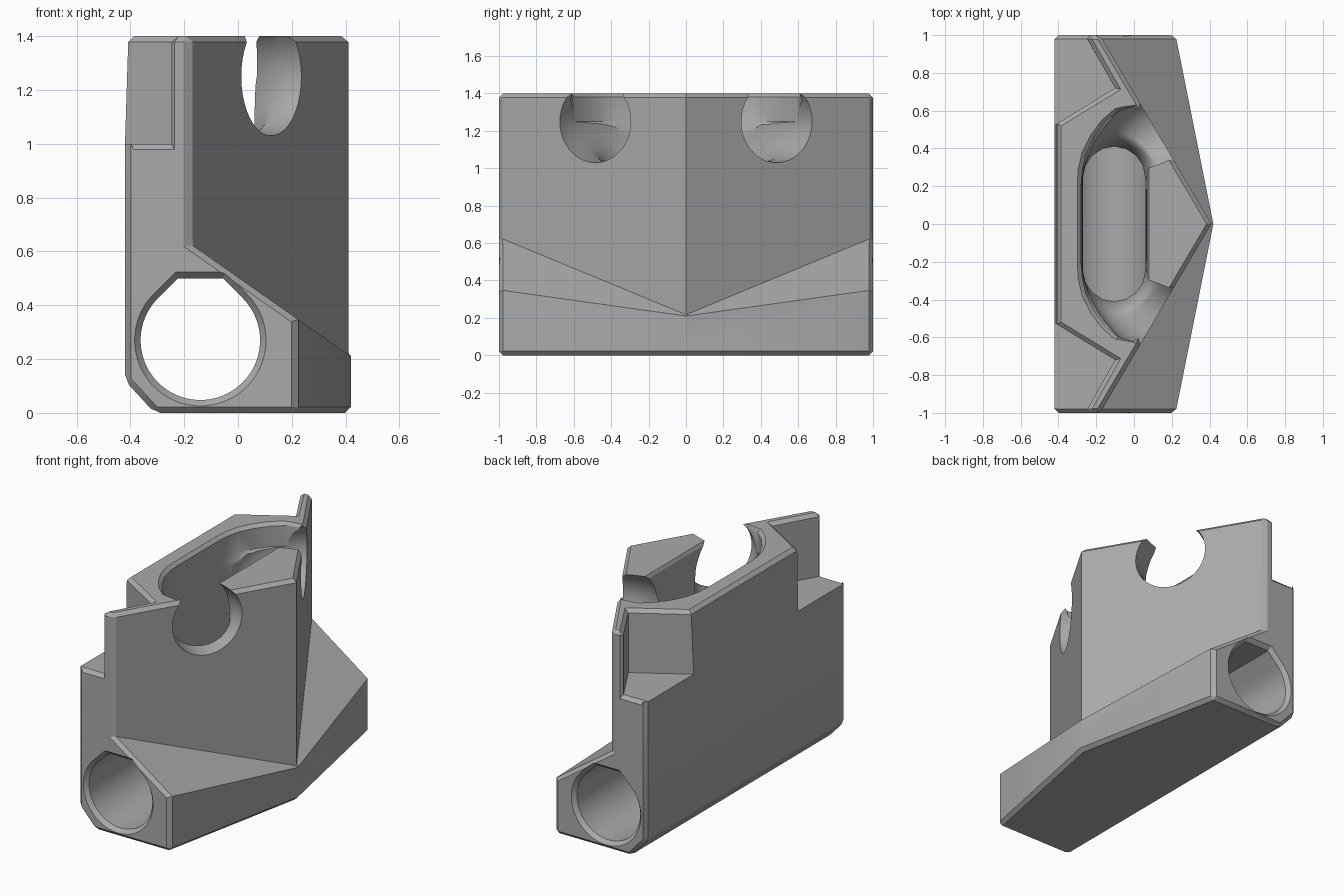
import bpy, bmesh
from math import cos, sin, pi, radians
from mathutils import Vector

cube = bpy.data.objects.get("Cube")
if cube:
    bpy.data.objects.remove(cube)

grey = bpy.data.materials.new("plain grey")
grey.use_nodes = True
grey.diffuse_color = (0.4, 0.4, 0.4, 1)
grey.node_tree.nodes["Principled BSDF"].inputs["Base Color"].default_value = (0.4, 0.4, 0.4, 1)


def make(name, bm):
    bmesh.ops.recalc_face_normals(bm, faces=bm.faces)
    mesh = bpy.data.meshes.new(name)
    bm.to_mesh(mesh)
    bm.free()
    mesh.materials.append(grey)
    obj = bpy.data.objects.new(name, mesh)
    bpy.context.collection.objects.link(obj)
    return obj


def loft(name, rings):
    """Closed solid through equal rings of points."""
    bm = bmesh.new()
    loops = [[bm.verts.new(p) for p in ring] for ring in rings]
    n = len(loops[0])
    for a, b in zip(loops, loops[1:]):
        for i in range(n):
            bm.faces.new((a[i], a[(i + 1) % n], b[(i + 1) % n], b[i]))
    bm.faces.new(loops[0])
    bm.faces.new(loops[-1])
    return make(name, bm)


def clipped_box(name, low, high, planes):
    """Box with everything in front of each (point, normal) plane removed."""
    bm = bmesh.new()
    bmesh.ops.create_cube(bm, size=1)
    low, high = Vector(low), Vector(high)
    for v in bm.verts:
        v.co = (low + high) / 2 + v.co * (high - low)
    for co, no in planes:
        geom = bm.verts[:] + bm.edges[:] + bm.faces[:]
        cut = bmesh.ops.bisect_plane(bm, geom=geom, plane_co=co, plane_no=no, clear_outer=True)
        edges = [e for e in cut["geom_cut"] if isinstance(e, bmesh.types.BMEdge)]
        bmesh.ops.contextual_create(bm, geom=edges)
    return make(name, bm)


def subtract(target, cutter):
    mod = target.modifiers.new("cut", 'BOOLEAN')
    mod.operation, mod.solver, mod.object = 'DIFFERENCE', 'EXACT', cutter
    mod.use_self = True
    bpy.context.view_layer.objects.active = target
    bpy.ops.object.modifier_apply(modifier=mod.name)
    bpy.data.objects.remove(cutter)


# Body: block with a shallow pointed front and a sloped lower back edge
body = clipped_box("clip_body", (-.42, -1, 0), (.42, 1, 1.4), [
    ((.42, 0, 0), (1, .2, 0)), ((.42, 0, 0), (1, -.2, 0)),
    ((-.42, 0, .12), (-.12, 0, -.11)), ((-.42, 0, 1), (-.38, 0, .012))])

for s in (1, -1):
    # Front relief above the sloped ledge, leaving a steeper pointed face
    subtract(body, clipped_box("relief", (-.5, -.6 if s > 0 else -1.2, 0), (.8, 1.2 if s > 0 else .6, 1.6), [
        ((.41, 0, 0), (-1, -.59 * s, 0)), ((-.18, 0, .63), (-.7, 0, -1))]))
    # Rear corner recess
    outline = [(-.6, .41), (-.41, .53), (-.1, .72), (-.27, 1.02), (-.27, 1.2), (-.6, 1.2)]
    subtract(body, loft("recess", [[(x, y * s, z) for x, y in outline] for z in (1, 1.6)]))

# Chamfer the outer edges
bm = bmesh.new()
bm.from_mesh(body.data)
bmesh.ops.dissolve_limit(bm, angle_limit=radians(1), verts=bm.verts, edges=bm.edges)
rims = (lambda c: c.z > 1.395, lambda c: c.z < .005, lambda c: abs(c.y) > .995)
edges = [e for e in bm.edges if e.is_convex and e.calc_face_angle(0) > .3
         and any(all(test(v.co) for v in e.verts) for test in rims)]
bmesh.ops.bevel(bm, geom=edges, offset=.022, segments=1, affect='EDGES', clamp_overlap=True)
bm.to_mesh(body.data)
bm.free()

# Lengthwise hole with a flattened top and flared ends
hole = [(.222 * cos(a), .222 * sin(a)) for a in (radians(135 + 270 * i / 60) for i in range(61))]
hole += [(.084, .23), (-.084, .23)]
flare = [(-1.025, 1.2), (-.975, 1), (.975, 1), (1.025, 1.2)]
subtract(body, loft("hole", [[(-.14 + x * k, y, .27 + z * k) for x, z in hole] for y, k in flare]))

# Upright slot that opens out into a wide pocket at the top
low = [(-.105 + .165 * cos(pi * i / 8), .245 + .165 * sin(pi * i / 8)) for i in range(9)]
wide = [(.07, .24), (.06, .5), (.0, .62), (-.08, .6), (-.15, .54), (-.21, .46), (-.255, .37), (-.275, .28), (-.28, .2)]


def pocket(t, z, grow=0):
    half = [Vector(a).lerp(Vector(b), t) for a, b in zip(low, wide)]
    half = [Vector((p.x + (-grow if p.x < 0 else grow / 2), p.y + grow / 2)) for p in half]
    return [(p.x, p.y, z) for p in half] + [(p.x, -p.y, z) for p in reversed(half)]


steps = [(1 - (1 - (i / 10) ** 2) ** .5, .95 + .03 * i) for i in range(11)]
rings = [pocket(0, .3)] + [pocket(t, z) for t, z in steps]
rings += [pocket(1, 1.38), pocket(1, 1.42, .04)]
subtract(body, loft("pocket", rings))

# Round side channels that enter through the front faces and turn down into the slot
for s in (1, -1):
    a, b, c, d = (Vector(p) for p in ((.124, .485, 1.25), (-.03, .394, 1.25), (-.105, .26, 1.2), (-.105, .24, .9)))
    path = [(a + Vector((.34, .2, 0)), Vector((-.86, -.51, 0)), .22)]
    for i in range(13):
        t = i / 12
        u = 1 - t
        point = a * u**3 + b * 3 * u * u * t + c * 3 * u * t * t + d * t**3
        tangent = (b - a) * u * u + (c - b) * 2 * u * t + (d - c) * t * t
        path.append((point, tangent.normalized(), .22 - .056 * t))
    side = Vector((-.51, .86, 0)).normalized()
    rings = []
    for point, tangent, r in path:
        across = (side - tangent * side.dot(tangent)).normalized()
        up = across.cross(tangent)
        ring = [point + (across * cos(q) + up * sin(q)) * r for q in (2 * pi * k / 40 for k in range(40))]
        rings.append([(p.x, p.y * s, p.z) for p in ring])
    subtract(body, loft("channel", rings))

# Smooth curved walls, keep edges sharp
bpy.ops.object.select_all(action='DESELECT')
body.select_set(True)
bpy.context.view_layer.objects.active = body
bpy.ops.object.shade_smooth_by_angle(angle=radians(25))
